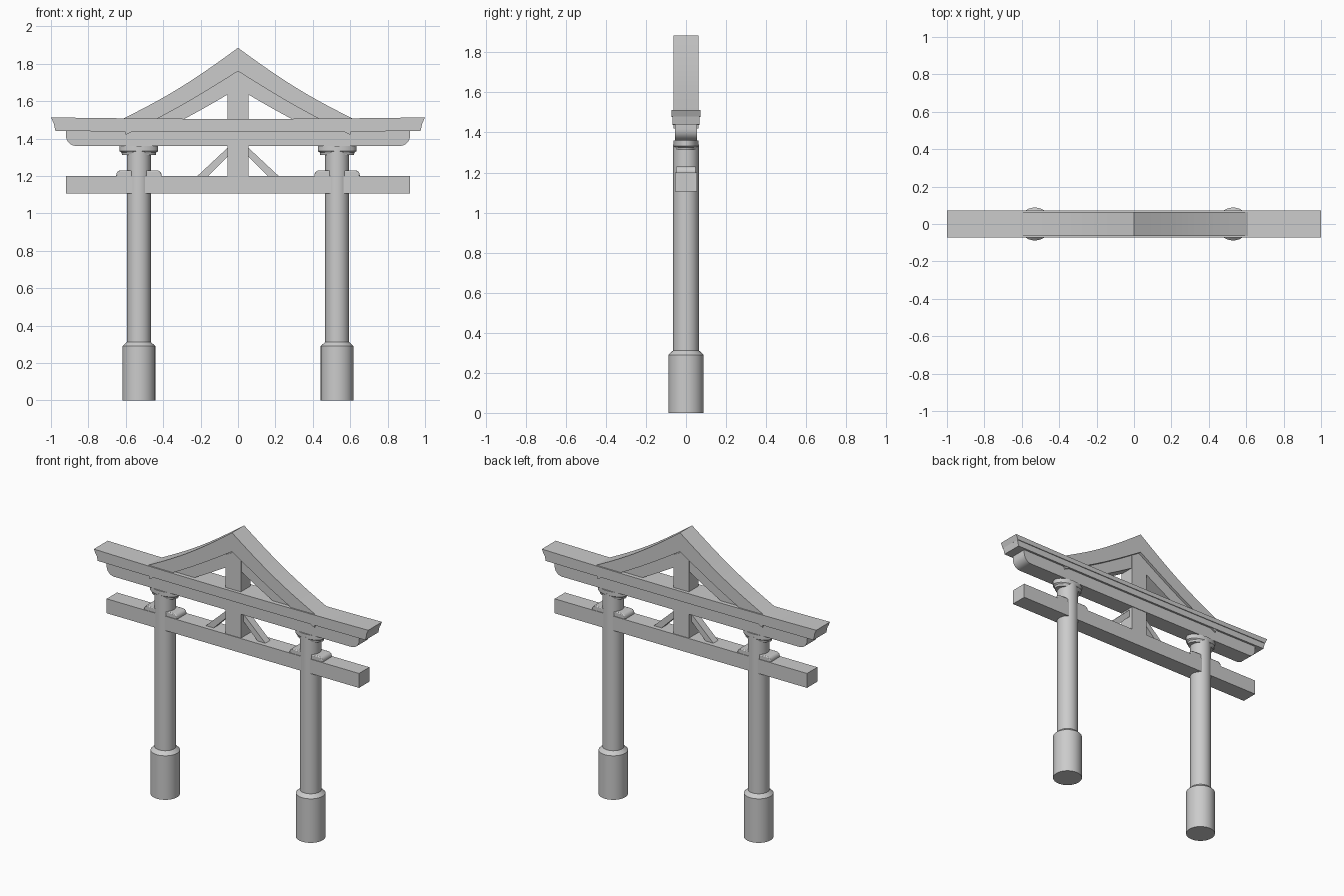
import bpy, bmesh, math

if "Cube" in bpy.data.objects:
    bpy.data.objects.remove(bpy.data.objects["Cube"])

def finish(obj, bevel=0.0):
    if bevel:
        m = obj.modifiers.new("soft_edges", 'BEVEL')
        m.width, m.segments, m.limit_method = bevel, 2, 'ANGLE'
    bpy.ops.object.select_all(action='DESELECT')
    obj.select_set(True)
    bpy.context.view_layer.objects.active = obj
    bpy.ops.object.shade_smooth_by_angle(angle=math.radians(35))
    return obj

def new_object(name, bm):
    bmesh.ops.recalc_face_normals(bm, faces=bm.faces)
    mesh = bpy.data.meshes.new(name)
    bm.to_mesh(mesh)
    bm.free()
    obj = bpy.data.objects.new(name, mesh)
    bpy.context.collection.objects.link(obj)
    return obj

def prism(name, pts, half_y, bevel=0.0):
    """Extrude an x-z outline through y."""
    bm = bmesh.new()
    face = bm.faces.new([bm.verts.new((x, -half_y, z)) for x, z in pts])
    ext = bmesh.ops.extrude_face_region(bm, geom=[face])
    bmesh.ops.translate(bm, vec=(0, 2 * half_y, 0),
                        verts=[v for v in ext['geom'] if isinstance(v, bmesh.types.BMVert)])
    return finish(new_object(name, bm), bevel)

def lathe(name, profile, x, sy=1.0, n=32):
    """Stack of rings (radius, z) closed at both ends."""
    bm = bmesh.new()
    rings = [[bm.verts.new((x + r * math.cos(2 * math.pi * i / n),
                            sy * r * math.sin(2 * math.pi * i / n), z))
              for i in range(n)] for r, z in profile]
    for a, b in zip(rings, rings[1:]):
        for i in range(n):
            bm.faces.new((a[i], a[(i + 1) % n], b[(i + 1) % n], b[i]))
    bm.faces.new(rings[0])
    bm.faces.new(rings[-1])
    return finish(new_object(name, bm))

def mirrored(half):
    """Complete an outline given for x >= 0, by reflection."""
    return half + [(-x, z) for x, z in reversed(half) if x > 1e-6]

def arc(cx, cz, r, a0, a1, n=6):
    return [(cx + r * math.cos(math.radians(a0 + (a1 - a0) * i / n)),
             cz + r * math.sin(math.radians(a0 + (a1 - a0) * i / n))) for i in range(n + 1)]

# Pillars with bases, oval caps and wedges
for side, s in (("left", -1), ("right", 1)):
    x = 0.53 * s
    lathe(side + "_pillar", [(0.064, 0.28), (0.064, 1.34)], x)
    lathe(side + "_pillar_base", [(0.088, 0), (0.088, 0.29), (0.064, 0.312)], x)
    lathe(side + "_pillar_cap", [(0.09, 1.312), (0.093, 1.325), (0.103, 1.332), (0.103, 1.36)], x, 0.61)
    for tag, d in (("outer", 1), ("inner", -1)):
        out = [(0.03, 1.19), (0.121, 1.19)] + arc(0.096, 1.205, 0.025, 0, 90) + [(0.03, 1.23)]
        prism(f"{side}_{tag}_wedge", [(x + s * d * u, z) for u, z in out], 0.05, 0.005)

# Lower tie beam and rounded-end upper beam
prism("tie_beam", [(-0.92, 1.105), (0.92, 1.105), (0.92, 1.2), (-0.92, 1.2)], 0.054)
prism("upper_beam", mirrored(arc(0.865, 1.415, 0.055, -90, 0) + [(0.92, 1.445)]), 0.054)

# Top rail: two stepped layers, gently sagging with slanted ends
def rail(name, z0, z1, x0, x1, half_y, n=12):
    sag = lambda t: -0.008 * (1 - t * t)
    low = [(x0 * t, z0 + sag(t) * 0.4) for t in (i / n for i in range(-n, n + 1))]
    top = [(x1 * t, z1 + sag(t)) for t in (i / n for i in range(n, -n - 1, -1))]
    prism(name, low + top, half_y)

rail("top_rail_lower", 1.44, 1.485, 0.976, 0.986, 0.067)
rail("top_rail_upper", 1.48, 1.513, 0.985, 1.0, 0.072)

# Gable: two nested chevrons with concave slopes
def slope(z0, z1, x1, sag, n=10):
    return [(x1 * i / n, z0 + (z1 - z0) * i / n - sag * math.sin(math.pi * i / n))
            for i in range(n + 1)]

def chevron(name, top, bottom, half_y):
    bm = bmesh.new()
    for s in (-1, 1):
        rows = [[bm.verts.new((s * x, y, z)) for x, z in c]
                for c, y in ((top, -half_y), (top, half_y), (bottom, half_y), (bottom, -half_y))]
        for k in range(4):
            a, b = rows[k], rows[(k + 1) % 4]
            for i in range(len(a) - 1):
                bm.faces.new((a[i], a[i + 1], b[i + 1], b[i]))
        bm.faces.new([r[-1] for r in rows])
    bmesh.ops.remove_doubles(bm, verts=bm.verts, dist=1e-5)
    finish(new_object(name, bm))

top = slope(1.885, 1.503, 0.62, 0.022)
mid = slope(1.76, 1.42, 0.60, 0.012)
low = slope(1.668, 1.385, 0.53, 0.01)
chevron("gable_outer", top, mid, 0.063)
chevron("gable_inner", slope(1.77, 1.425, 0.60, 0.012), low, 0.045)

# Centre post and its braces
prism("centre_post", [(-0.056, 1.19), (0.056, 1.19), (0.056, 1.72), (0, 1.75), (-0.056, 1.72)], 0.05)
for side, s in (("left", -1), ("right", 1)):
    prism(side + "_brace", [(s * x, z) for x, z in
          ((0.04, 1.365), (0.04, 1.318), (0.165, 1.195), (0.222, 1.195))], 0.025)
